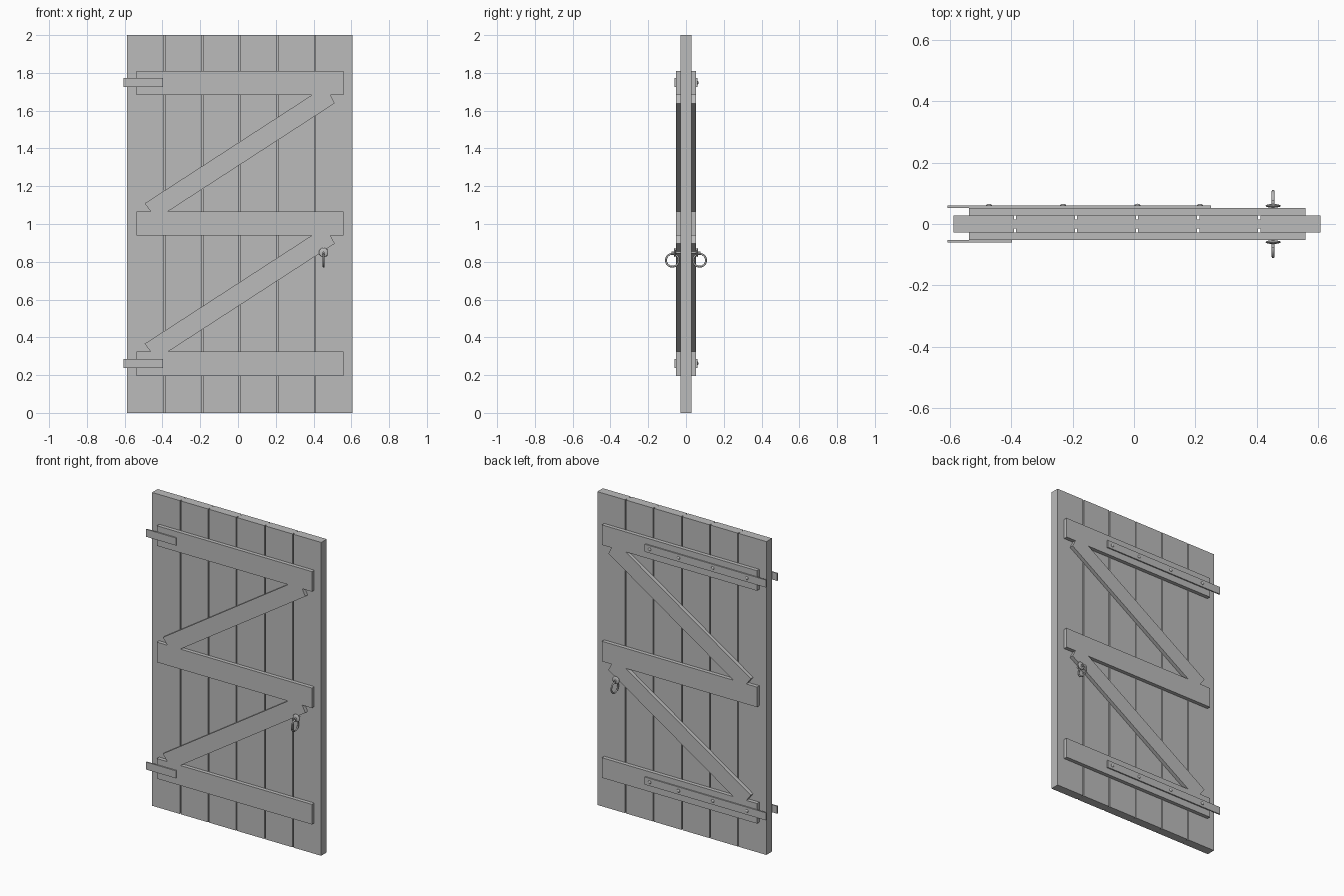
import bpy, bmesh, math

if "Cube" in bpy.data.objects:
    bpy.data.objects.remove(bpy.data.objects["Cube"])

grey = bpy.data.materials.new("plain grey")
grey.diffuse_color = (0.5, 0.5, 0.5, 1)
grey.use_nodes = True
grey.node_tree.nodes["Principled BSDF"].inputs["Base Color"].default_value = grey.diffuse_color


def finish(name, bm, smooth=False):
    bmesh.ops.recalc_face_normals(bm, faces=bm.faces)
    mesh = bpy.data.meshes.new(name)
    bm.to_mesh(mesh)
    bm.free()
    mesh.materials.append(grey)
    for p in mesh.polygons:
        p.use_smooth = smooth
    ob = bpy.data.objects.new(name, mesh)
    bpy.context.collection.objects.link(ob)
    return ob


def prism(name, pts, y0, y1):
    """Extrude an x-z outline between two depths."""
    bm = bmesh.new()
    face = bm.faces.new([bm.verts.new((x, y0, z)) for x, z in pts])
    ext = bmesh.ops.extrude_face_region(bm, geom=[face])
    for v in ext["geom"]:
        if isinstance(v, bmesh.types.BMVert):
            v.co.y = y1
    return finish(name, bm)


def box(name, x0, x1, y0, y1, z0, z1):
    return prism(name, [(x0, z0), (x1, z0), (x1, z1), (x0, z1)], y0, y1)


def ellipsoid(name, centre, scale):
    bm = bmesh.new()
    bmesh.ops.create_uvsphere(bm, u_segments=16, v_segments=8, radius=1)
    bmesh.ops.scale(bm, vec=scale, verts=bm.verts)
    bmesh.ops.translate(bm, vec=centre, verts=bm.verts)
    return finish(name, bm, True)


def ring(name, centre, major, minor, n=32, m=10):
    """Torus lying in the y-z plane."""
    bm = bmesh.new()
    loops = []
    for i in range(n):
        a = math.tau * i / n
        loop = []
        for j in range(m):
            b = math.tau * j / m
            r = major + minor * math.cos(b)
            loop.append(bm.verts.new((centre[0] + minor * math.sin(b),
                                      centre[1] + r * math.cos(a),
                                      centre[2] + r * math.sin(a))))
        loops.append(loop)
    for i in range(n):
        p, q = loops[i], loops[(i + 1) % n]
        for j in range(m):
            k = (j + 1) % m
            bm.faces.new((p[j], p[k], q[k], q[j]))
    return finish(name, bm, True)


# Upright planks with tongues filling the grooves
LEFT, RIGHT, T, L = -0.587, 0.607, 0.028, 0.052
pitch, gap = (RIGHT - LEFT) / 6, 0.007
for i in range(6):
    a, b = LEFT + i * pitch, LEFT + (i + 1) * pitch
    x0 = a + (gap / 2 if i > 0 else 0)
    x1 = b - (gap / 2 if i < 5 else 0)
    box("plank", x0, x1, -T, T, 0, 2)
    if i < 5:
        box("plank_tongue", x1, b + gap / 2, -0.015, 0.015, 0, 2)

brace = [(-0.494, 1.109), (-0.462, 1.066), (-0.372, 1.066),
         (0.512, 1.639), (0.49, 1.682), (0.39, 1.682)]

for s, side in ((-1, "front"), (1, "back")):
    # Ledges and diagonal braces
    for z in (0.196, 0.939, 1.682):
        box(side + "_ledge", -0.537, 0.558, s * T, s * L, z, z + 0.128)
    for dz in (0, 0.743):
        prism(side + "_brace", [(x, z - dz) for x, z in brace], s * T, s * L)

    # Hinge straps: short in front, long and bolted at the back
    for z in (0.262, 1.748):
        box(side + "_hinge_strap", -0.607, -0.397 if s < 0 else 0.25,
            s * L, s * 0.06, z - 0.024, z + 0.024)
        if s > 0:
            for x in (-0.472, -0.231, 0.011, 0.215):
                ellipsoid("hinge_bolt", (x, 0.06, z), (0.01, 0.006, 0.01))

    # Ring handle with rose and stalk
    x, z = 0.453, 0.849
    ellipsoid(side + "_handle_rose", (x, s * 0.059, z), (0.025, 0.006, 0.025))
    bm = bmesh.new()
    bmesh.ops.create_circle(bm, cap_ends=True, segments=12, radius=0.005)
    outline = [(x + v.co.x, z + v.co.y) for v in bm.verts]
    bm.free()
    prism(side + "_handle_stalk", outline, s * T, s * 0.076)
    ring(side + "_handle_ring", (x, s * 0.072, 0.808), 0.034, 0.005)
